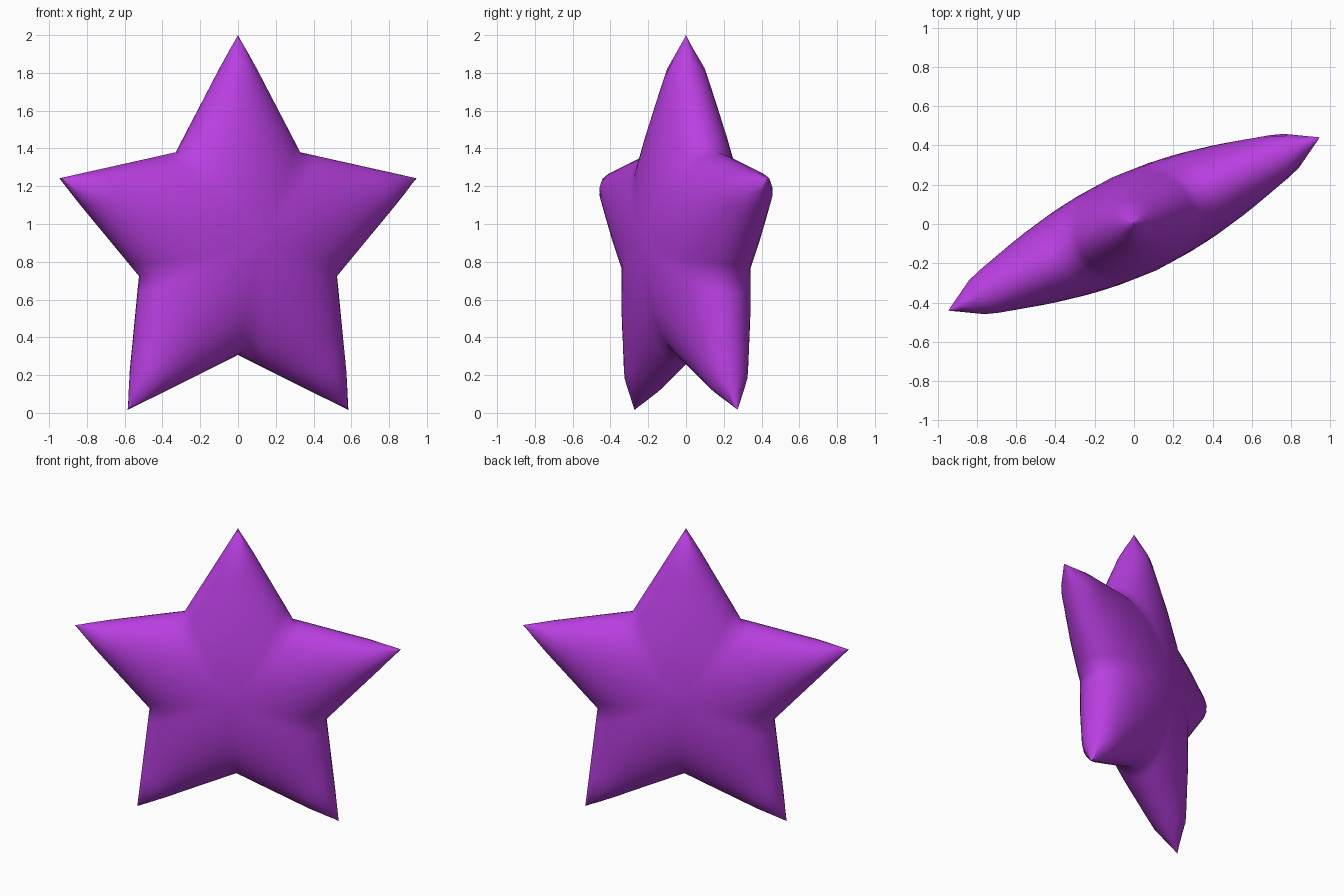
import bpy, bmesh, math

if "Cube" in bpy.data.objects:
    bpy.data.objects.remove(bpy.data.objects["Cube"])

R_TIP, R_NOTCH, CENTRE_Z = 1.097, 0.593, 0.903
TURN = math.radians(25)
EDGE_STEPS, RINGS = 8, 14
# half thickness along the ridge of an arm: (distance from centre, depth)
RIDGE = [(0, 0.262), (0.2, 0.25), (0.35, 0.232), (0.57, 0.19), (0.91, 0.105), (R_TIP, 0)]
NOTCH_A = R_NOTCH * math.cos(math.pi / 5)
NOTCH_B = R_NOTCH * math.sin(math.pi / 5)


def ridge_depth(a):
    for (a0, d0), (a1, d1) in zip(RIDGE, RIDGE[1:]):
        if a <= a1:
            return d0 + (d1 - d0) * (a - a0) / (a1 - a0)
    return 0


def depth(a, b):
    """Elliptical cross-section of an arm at distance a, offset b."""
    w = NOTCH_B * (R_TIP - a) / (R_TIP - NOTCH_A)
    if w < 1e-6:
        return 0
    return ridge_depth(a) * math.sqrt(max(0, 1 - (b / w) ** 2))


# Outline in arm-local coordinates: (arm angle, along, across)
outline = []
for arm in range(5):
    for i in range(-EDGE_STEPS, EDGE_STEPS):
        t = abs(i) / EDGE_STEPS
        a = R_TIP + (NOTCH_A - R_TIP) * t
        outline.append((arm * math.tau / 5, a, math.copysign(NOTCH_B * t, i)))

bm = bmesh.new()


def add_vert(angle, a, b, n):
    u = a * math.sin(angle) + b * math.cos(angle)
    v = a * math.cos(angle) - b * math.sin(angle)
    return bm.verts.new((u * math.cos(TURN) - n * math.sin(TURN),
                         u * math.sin(TURN) + n * math.cos(TURN),
                         CENTRE_Z + v))


# Two domed faces sharing one rim
count = len(outline)
rim = [add_vert(g, a, b, 0) for g, a, b in outline]
for side in (-1, 1):
    pole = add_vert(0, 0, 0, side * RIDGE[0][1])
    previous = None
    for k in range(1, RINGS + 1):
        s = math.sin(math.pi / 2 * k / RINGS)
        ring = rim if k == RINGS else [
            add_vert(g, a * s, b * s, side * depth(a * s, b * s)) for g, a, b in outline]
        for i in range(count):
            j = (i + 1) % count
            if previous is None:
                bm.faces.new((pole, ring[i], ring[j]))
            else:
                bm.faces.new((previous[i], ring[i], ring[j], previous[j]))
        previous = ring
bmesh.ops.recalc_face_normals(bm, faces=bm.faces)

mesh = bpy.data.meshes.new("star")
bm.to_mesh(mesh)
bm.free()
star = bpy.data.objects.new("star", mesh)
bpy.context.collection.objects.link(star)

purple = bpy.data.materials.new("purple")
purple.diffuse_color = (0.49, 0.05, 0.76, 1)
purple.use_nodes = True
purple.node_tree.nodes["Principled BSDF"].inputs["Base Color"].default_value = purple.diffuse_color
mesh.materials.append(purple)

bpy.context.view_layer.objects.active = star
star.select_set(True)
bpy.ops.object.shade_smooth_by_angle(angle=math.radians(50))
